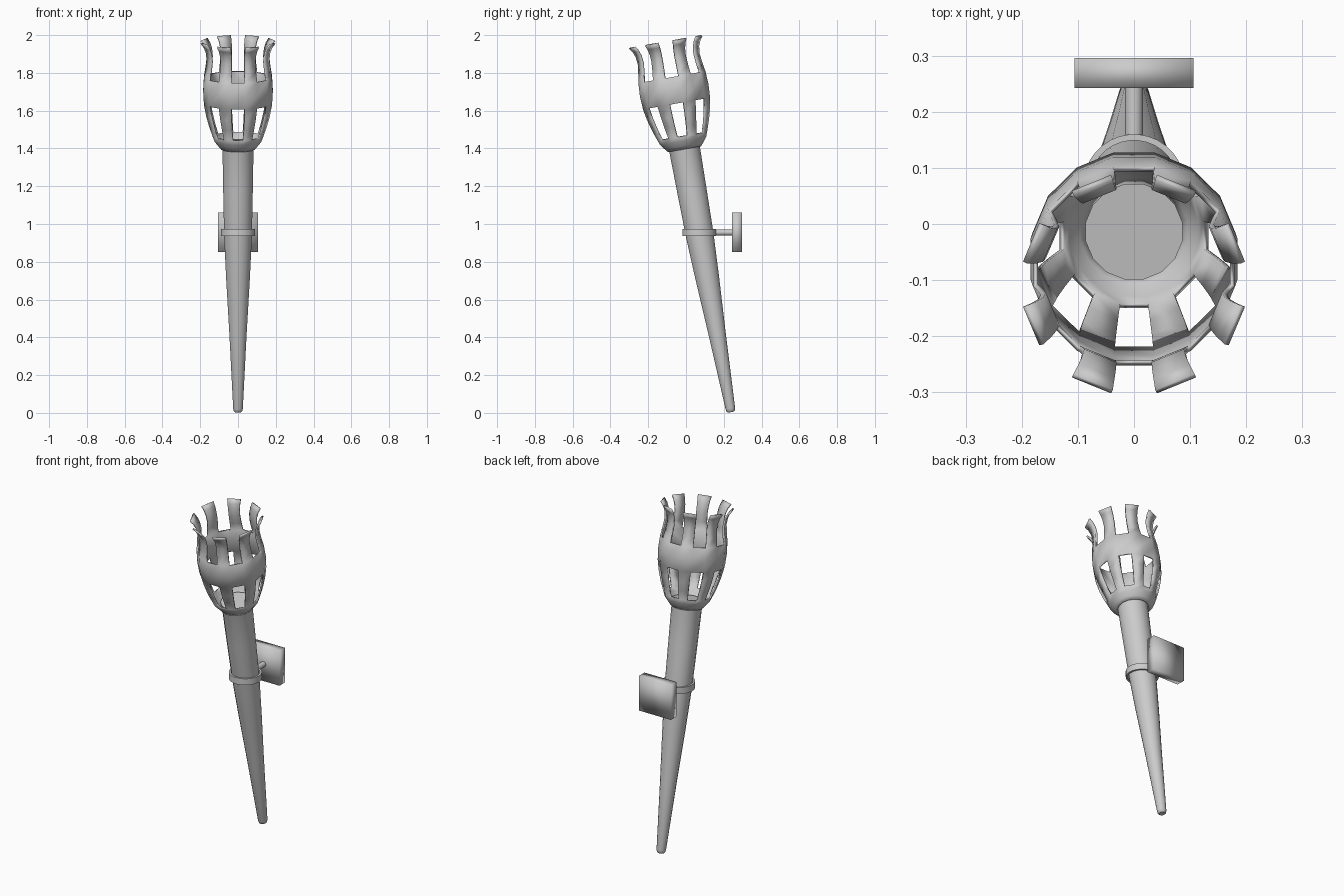
import bpy, bmesh
from math import sin, cos, tau, radians

if "Cube" in bpy.data.objects:
    bpy.data.objects.remove(bpy.data.objects["Cube"])

SIDES = 16
TILT = radians(10)
BASE = (0, 0.238, 0.004)


def finish(name, bm, loc=(0, 0, 0), tilt=0.0, angle=40):
    bmesh.ops.recalc_face_normals(bm, faces=bm.faces)
    mesh = bpy.data.meshes.new(name)
    bm.to_mesh(mesh)
    bm.free()
    ob = bpy.data.objects.new(name, mesh)
    bpy.context.collection.objects.link(ob)
    ob.location = loc
    ob.rotation_euler.x = tilt
    bpy.ops.object.select_all(action='DESELECT')
    ob.select_set(True)
    bpy.context.view_layer.objects.active = ob
    if angle is None:
        bpy.ops.object.shade_smooth()
    else:
        bpy.ops.object.shade_smooth_by_angle(angle=radians(angle))
    return ob


def lathe(profile, sides=SIDES, gap=lambda row, i: False, caps=False, closed=False):
    """Spin (radius, height) points; gap(row, i) leaves faces out."""
    bm = bmesh.new()
    rings = [[bm.verts.new((r * cos(tau * (i + .5) / sides), r * sin(tau * (i + .5) / sides), z))
              for i in range(sides)] for r, z in profile]
    rows = len(rings) if closed else len(rings) - 1
    for k in range(rows):
        a, b = rings[k], rings[(k + 1) % len(rings)]
        for i in range(sides):
            if not gap(k, i):
                j = (i + 1) % sides
                bm.faces.new((a[i], a[j], b[j], b[i]))
    if caps:
        bm.faces.new(rings[0])
        bm.faces.new(rings[-1])
    loose = [v for v in bm.verts if not v.link_faces]
    bmesh.ops.delete(bm, geom=loose, context='VERTS')
    return bm


# tapered handle, closed at both ends
handle = [(.016, 0), (.023, .006), (.026, .02), (.046, .41), (.064, .72),
          (.075, .95), (.080, 1.2), (.084, 1.43), (.088, 1.45)]
finish("handle", lathe(handle, caps=True), BASE, TILT)

# basket: solid foot, window row, solid band, then eight flared prongs
basket = [(.083, 1.42), (.097, 1.437), (.117, 1.462), (.126, 1.485),
          (.146, 1.54), (.163, 1.60), (.174, 1.66),
          (.178, 1.73), (.174, 1.80),
          (.166, 1.85), (.160, 1.90), (.165, 1.94), (.177, 1.97), (.194, 1.993)]


def basket_gap(row, i):
    # alternate faces are open; the angle (i + 1) / SIDES puts an opening on +y and -y
    return i % 2 == 1 and (3 <= row < 6 or row >= 8)


cup = finish("basket", lathe(basket, gap=basket_gap), BASE, TILT)
shell = cup.modifiers.new("thickness", 'SOLIDIFY')
shell.thickness = 0.010
shell.offset = -1

# level clamp ring around the handle
ring = [(.090, -.019), (.090, .019), (.079, .019), (.079, -.019)]
finish("clamp_ring", lathe(ring, sides=32, closed=True), (0, .070, .955))

# short rod from ring to wall plate
rod = lathe([(.016, .150), (.016, .25)], caps=True)
finish("wall_rod", rod, (0, 0, .955), radians(-90))

# wall plate
bm = bmesh.new()
bmesh.ops.create_cube(bm, size=1)
bmesh.ops.scale(bm, vec=(.212, .053, .208), verts=bm.verts)
finish("wall_plate", bm, (0, .269, .957), angle=None)
